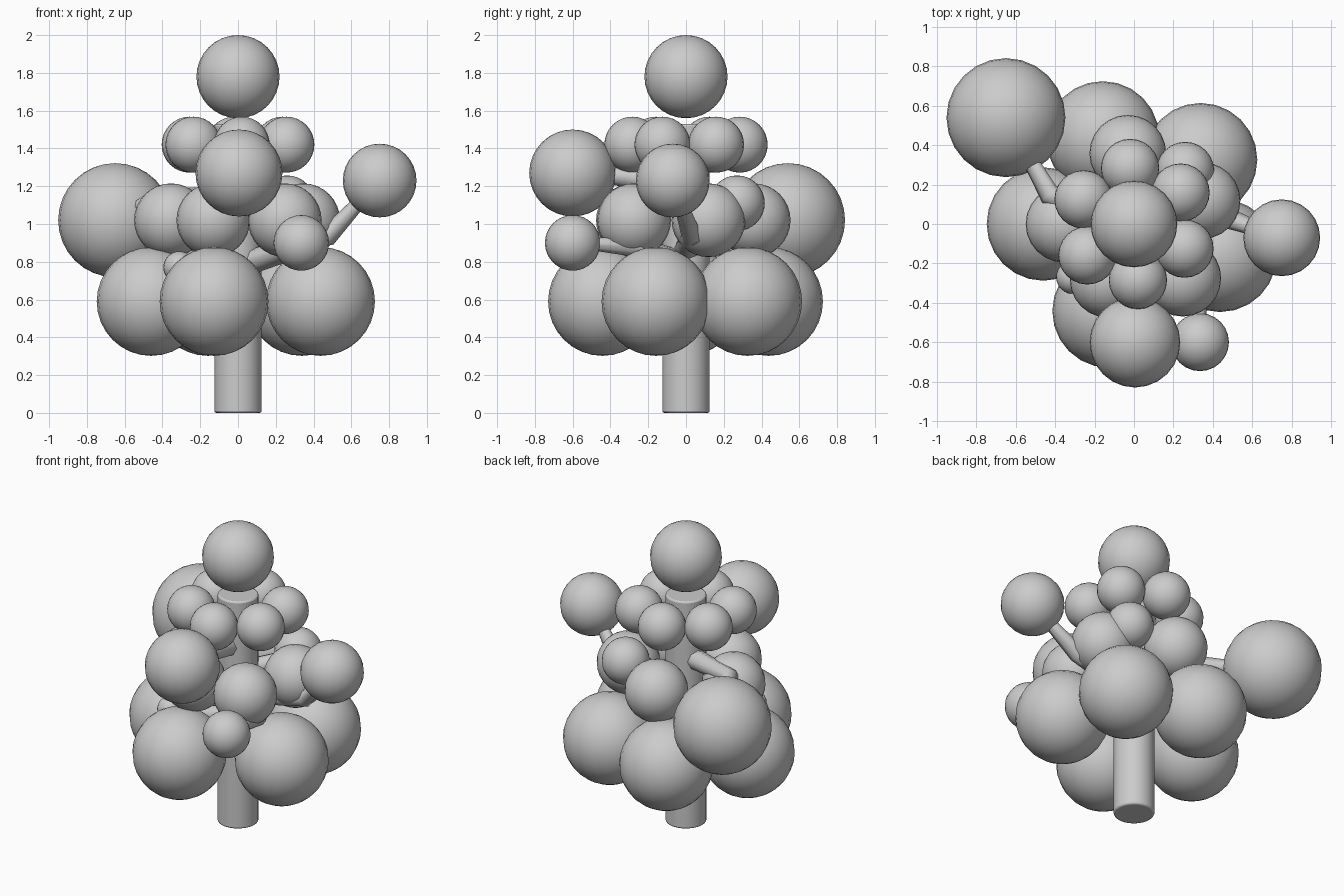
import bpy
import bmesh
from math import cos, sin, radians

if "Cube" in bpy.data.objects:
    bpy.data.objects.remove(bpy.data.objects["Cube"])


def finish(name, bm):
    mesh = bpy.data.meshes.new(name)
    bm.to_mesh(mesh)
    bm.free()
    mesh.shade_smooth()
    obj = bpy.data.objects.new(name, mesh)
    bpy.context.collection.objects.link(obj)
    return obj


def foliage_ball(name, centre, radius):
    bm = bmesh.new()
    bmesh.ops.create_uvsphere(bm, u_segments=24, v_segments=16, radius=radius)
    bmesh.ops.translate(bm, verts=bm.verts, vec=centre)
    return finish(name, bm)


def branch(name, points, radii):
    curve = bpy.data.curves.new(name, 'CURVE')
    curve.dimensions = '3D'
    curve.bevel_depth = 1.0
    curve.bevel_resolution = 2
    curve.use_fill_caps = True
    spline = curve.splines.new('POLY')
    spline.points.add(len(points) - 1)
    for p, co, r in zip(spline.points, points, radii):
        p.co = (*co, 1)
        p.radius = r
    obj = bpy.data.objects.new(name, curve)
    bpy.context.collection.objects.link(obj)


# Trunk: straight cylinder with a tiny softened rim
bm = bmesh.new()
bmesh.ops.create_cone(bm, cap_ends=True, segments=32, radius1=0.125,
                      radius2=0.125, depth=1.53)
bmesh.ops.translate(bm, verts=bm.verts, vec=(0, 0, 0.765))
trunk = finish("trunk", bm)
bevel = trunk.modifiers.new("rim", 'BEVEL')
bevel.width = 0.01
bevel.segments = 2
bevel.limit_method = 'ANGLE'
bpy.context.view_layer.objects.active = trunk
trunk.select_set(True)
bpy.ops.object.shade_smooth_by_angle(angle=radians(30))

# Foliage tiers: name, height, ball radius, [(angle, ring radius)]
tiers = [
    ("lower_foliage", 0.59, 0.288,
     [(-20, 0.465), (44, 0.47), (110, 0.465), (180, 0.46), (254, 0.46)]),
    ("middle_foliage", 1.02, 0.195,
     [(-48, 0.37), (19, 0.365), (95, 0.36), (180, 0.355), (245, 0.31)]),
    ("upper_foliage", 1.42, 0.148,
     [(-26 + 60 * k, 0.285) for k in range(6)]),
]
for name, z, size, ring in tiers:
    for i, (angle, r) in enumerate(ring):
        a = radians(angle)
        foliage_ball(f"{name}_{i + 1}", (r * cos(a), r * sin(a), z), size)

# Crown ball
foliage_ball("crown", (0, 0, 1.78), 0.22)

# Side branches: root, elbow, tip, ball radius
side = [
    ((0, 0, 1.12), (-0.43, 0.15, 1.14), (-0.65, 0.54, 1.02), 0.302),
    ((0, 0, 1.20), (0.0, -0.32, 1.25), (0.005, -0.60, 1.27), 0.23),
    ((0, 0, 0.86), (0.48, 0.03, 0.94), (0.75, -0.07, 1.23), 0.195),
    ((0, 0, 0.78), (0.33, -0.26, 0.88), (0.335, -0.60, 0.90), 0.147),
    ((0, 0, 1.00), (0.15, 0.15, 1.05), (0.26, 0.27, 1.11), 0.147),
    ((0, 0, 0.70), (-0.17, -0.14, 0.73), (-0.31, -0.27, 0.77), 0.085),
]
for i, (root, elbow, tip, size) in enumerate(side):
    branch(f"branch_{i + 1}", (root, elbow, tip), (0.07, 0.055, 0.025))
    foliage_ball(f"branch_foliage_{i + 1}", tip, size)
